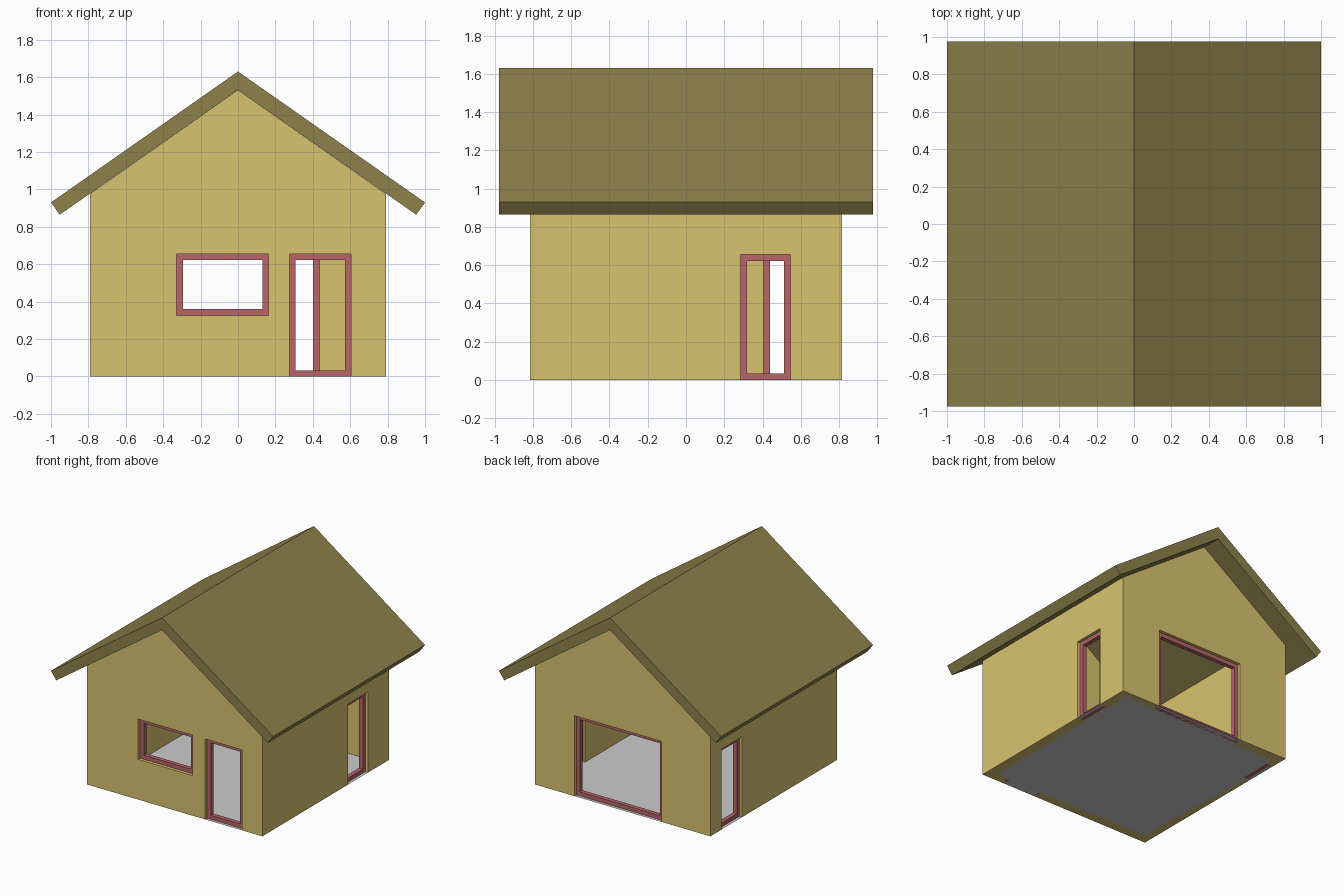
import bpy, bmesh

if "Cube" in bpy.data.objects:
    bpy.data.objects.remove(bpy.data.objects["Cube"])

HX, HY, T = 0.79, 0.815, 0.08          # wall half sizes, wall thickness
APEX, SLOPE = 1.53, 0.7                # underside of the roof


def material(name, rgb):
    m = bpy.data.materials.new(name)
    m.diffuse_color = (*rgb, 1)
    m.use_nodes = True
    m.node_tree.nodes["Principled BSDF"].inputs["Base Color"].default_value = m.diffuse_color
    return m


WALL = material("wall_yellow", (0.69, 0.55, 0.16))
ROOF = material("roof_olive", (0.27, 0.22, 0.07))
FRAME = material("frame_red", (0.48, 0.13, 0.14))


def finish(name, bm, mat=None):
    bmesh.ops.recalc_face_normals(bm, faces=bm.faces)
    me = bpy.data.meshes.new(name)
    bm.to_mesh(me)
    bm.free()
    ob = bpy.data.objects.new(name, me)
    bpy.context.collection.objects.link(ob)
    if mat:
        me.materials.append(mat)
    return ob


def prism(name, profile, y0, y1, mat):
    """Extrude an x-z profile along y."""
    bm = bmesh.new()
    f = bm.faces.new([bm.verts.new((x, y0, z)) for x, z in profile])
    r = bmesh.ops.extrude_face_region(bm, geom=[f])
    vs = [v for v in r["geom"] if isinstance(v, bmesh.types.BMVert)]
    bmesh.ops.translate(bm, verts=vs, vec=(0, y1 - y0, 0))
    return finish(name, bm, mat)


def add_box(bm, lo, hi):
    vs = bmesh.ops.create_cube(bm, size=1)["verts"]
    for v in vs:
        v.co = [(a + b) / 2 + c * (b - a) for a, b, c in zip(lo, hi, v.co)]


def cut(target, lo, hi):
    bm = bmesh.new()
    add_box(bm, lo, hi)
    c = finish("cutter", bm)
    c.hide_render = True
    mod = target.modifiers.new("cut", 'BOOLEAN')
    mod.operation, mod.solver, mod.object = 'DIFFERENCE', 'EXACT', c
    bpy.context.view_layer.objects.active = target
    bpy.ops.object.modifier_apply(modifier=mod.name)
    bpy.data.objects.remove(c)


# walls: gabled prism, hollowed out and open to the roof
side_top = APEX - SLOPE * HX
walls = prism("walls", [(-HX, 0), (HX, 0), (HX, side_top), (0, APEX), (-HX, side_top)],
              -HY, HY, WALL)
cut(walls, (-HX + T, -HY + T, -1), (HX - T, HY - T, 3))


def opening(name, axis, side, a0, a1, z0, z1, w=0.033):
    """Cut an opening in a wall and set a recessed frame into it."""
    face = HY if axis == 'x' else HX

    def corners(a, b, d0, d1, za, zb):
        d = sorted((side * d0, side * d1))
        if axis == 'x':
            return (a, d[0], za), (b, d[1], zb)
        return (d[0], a, za), (d[1], b, zb)

    cut(walls, *corners(a0, a1, face - T - 0.1, face + 0.1, z0 if z0 else -0.1, z1))
    bm = bmesh.new()
    d0, d1 = face - T + 0.02, face - 0.025
    for a, b, za, zb in ((a0, a0 + w, z0, z1), (a1 - w, a1, z0, z1),
                         (a0 + w, a1 - w, z0, z0 + w), (a0 + w, a1 - w, z1 - w, z1)):
        add_box(bm, *corners(a, b, d0, d1, za, zb))
    finish(name, bm, FRAME)


# window and door frames
opening("front_window_frame", 'x', -1, -0.328, 0.163, 0.327, 0.655)
opening("front_door_frame", 'x', -1, 0.275, 0.605, 0, 0.655)
opening("back_patio_frame", 'x', 1, -0.35, 0.435, 0, 0.655)
opening("right_door_frame", 'y', 1, 0.285, 0.545, 0, 0.655)
opening("left_door_frame", 'y', -1, 0.405, 0.67, 0, 0.655)

# roof: two pitched slabs meeting at the ridge
prism("roof", [(-1, 0.93), (0, 1.63), (1, 0.93), (0.953, 0.865), (0, APEX), (-0.953, 0.865)],
      -0.977, 0.977, ROOF)

# floor sheet over the whole footprint
bm = bmesh.new()
bm.faces.new([bm.verts.new(c) for c in ((-HX, -HY, 0), (HX, -HY, 0), (HX, HY, 0), (-HX, HY, 0))])
finish("floor", bm)
